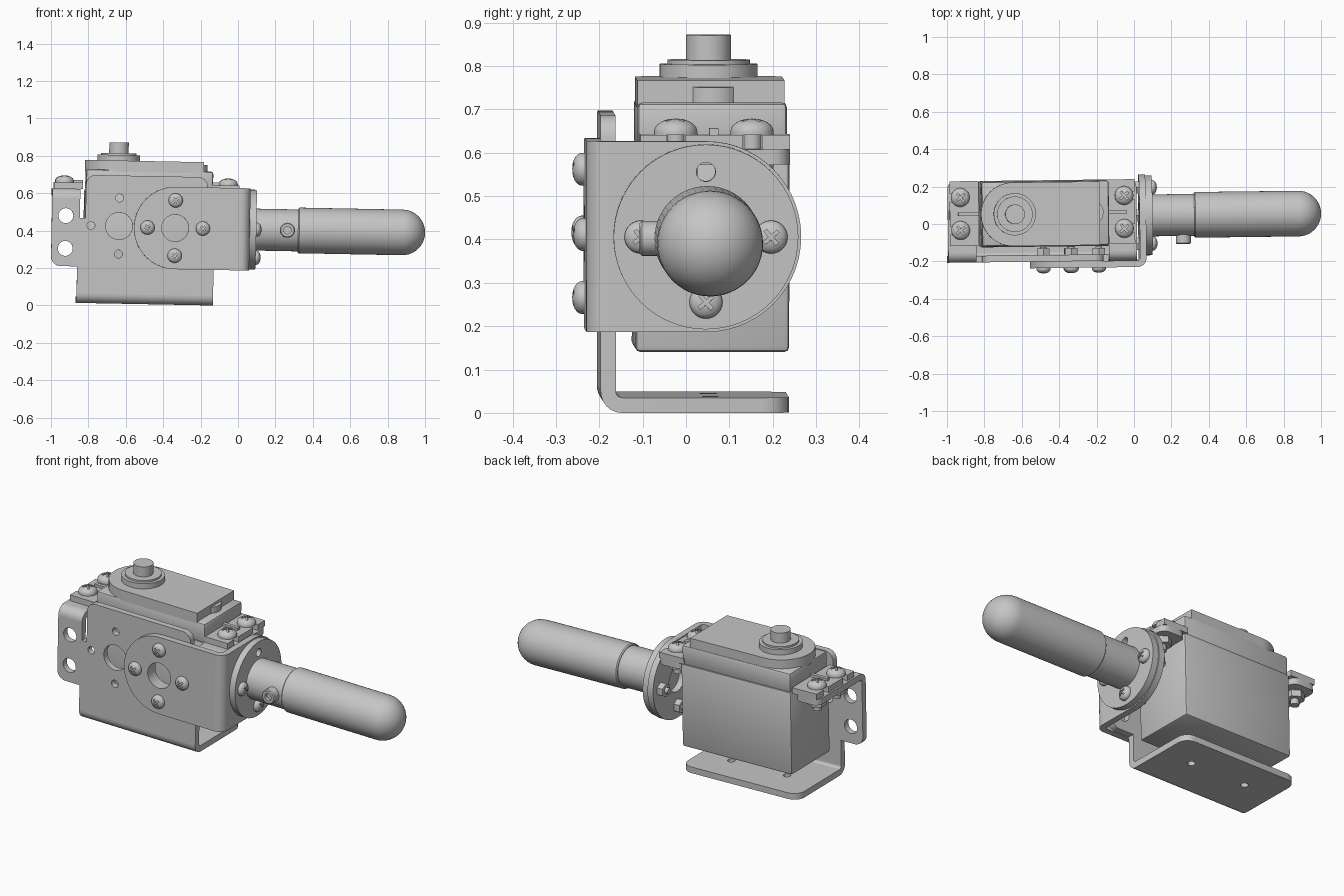
import bpy, bmesh, math
from math import pi, sin, cos, radians
from mathutils import Matrix, Vector

if "Cube" in bpy.data.objects:
    bpy.data.objects.remove(bpy.data.objects["Cube"])

grey = bpy.data.materials.new("plain grey")
grey.use_nodes = True
grey.diffuse_color = (0.56, 0.56, 0.56, 1)
grey.node_tree.nodes["Principled BSDF"].inputs["Base Color"].default_value = (0.56, 0.56, 0.56, 1)

parts = []
PLANES = {"XY": Matrix.Identity(3),
          "XZ": Matrix(((1, 0, 0), (0, 0, -1), (0, 1, 0))),
          "YZ": Matrix(((0, 0, 1), (1, 0, 0), (0, 1, 0)))}


def finish(name, mesh):
    mesh.shade_smooth()
    mesh.set_sharp_from_angle(angle=radians(30))
    mesh.materials.clear()
    mesh.materials.append(grey)
    ob = bpy.data.objects.new(name, mesh)
    bpy.context.collection.objects.link(ob)
    parts.append(ob)


def from_bm(name, bm):
    bmesh.ops.recalc_face_normals(bm, faces=bm.faces)
    mesh = bpy.data.meshes.new(name)
    bm.to_mesh(mesh)
    bm.free()
    finish(name, mesh)


def evaluated_mesh(ob):
    bpy.context.collection.objects.link(ob)
    dg = bpy.context.evaluated_depsgraph_get()
    mesh = bpy.data.meshes.new_from_object(ob.evaluated_get(dg))
    bpy.data.objects.remove(ob)
    return mesh


def circle(c, r, n=40):
    return [(c[0] + r * cos(2 * pi * i / n), c[1] + r * sin(2 * pi * i / n)) for i in range(n)]


def rounded(points):
    """Outline from (u, v) or (u, v, corner radius) points."""
    out = []
    for i, p in enumerate(points):
        v = Vector(p[:2])
        if len(p) == 2:
            out.append(v)
            continue
        a = (Vector(points[i - 1][:2]) - v).normalized()
        b = (Vector(points[(i + 1) % len(points)][:2]) - v).normalized()
        half, r = a.angle(b) / 2, p[2]
        c = v + (a + b).normalized() * r / sin(half)
        s = (v + a * r / math.tan(half) - c).normalized()
        e = (v + b * r / math.tan(half) - c).normalized()
        n = 5 if r < 0.1 else 14
        out += [c + s.slerp(e, k / n).normalized() * r for k in range(n + 1)]
    return out


def plate(name, plane, outline, d0, d1, holes=()):
    """Flat sheet between two depths, with round holes (u, v, r)."""
    cu = bpy.data.curves.new(name, "CURVE")
    cu.dimensions, cu.fill_mode, cu.extrude = "2D", "BOTH", abs(d1 - d0) / 2
    for loop in [outline] + [circle(h[:2], h[2], 32) for h in holes]:
        sp = cu.splines.new("POLY")
        sp.points.add(len(loop) - 1)
        sp.use_cyclic_u = True
        for pt, co in zip(sp.points, loop):
            pt.co = (co[0], co[1], 0, 1)
    mesh = evaluated_mesh(bpy.data.objects.new(name, cu))
    mid = (d0 + d1) / 2 * (-1 if plane == "XZ" else 1)
    mesh.transform(PLANES[plane].to_4x4() @ Matrix.Translation((0, 0, mid)))
    bm = bmesh.new()
    bm.from_mesh(mesh)
    bmesh.ops.remove_doubles(bm, verts=bm.verts, dist=1e-5)
    from_bm(name, bm)


def bend(name, plane, c, start, d0, d1, inner=0.015, outer=0.05):
    """Quarter-round fold joining two sheets."""
    ang = [radians(start + 90 * i / 8) for i in range(9)]
    arc = [(c[0] + outer * cos(t), c[1] + outer * sin(t)) for t in ang]
    arc += [(c[0] + inner * cos(t), c[1] + inner * sin(t)) for t in reversed(ang)]
    plate(name, plane, arc, d0, d1)


def box(name, lo, hi, bevel=0.012):
    bm = bmesh.new()
    bmesh.ops.create_cube(bm, size=1)
    lo, hi = Vector(lo), Vector(hi)
    bm.transform(Matrix.Translation((lo + hi) / 2) @ Matrix.Diagonal((*(hi - lo), 1)))
    if bevel:
        bmesh.ops.bevel(bm, geom=bm.edges[:], offset=bevel, segments=2, profile=0.5, affect="EDGES")
    from_bm(name, bm)


def frame(loc, axis):
    return Matrix.Translation(loc) @ Vector(axis).to_track_quat("Z", "Y").to_matrix().to_4x4()


def lathe_bm(profile, steps=48):
    bm = bmesh.new()
    vs = [bm.verts.new((r, 0, z)) for r, z in profile]
    es = [bm.edges.new(p) for p in zip(vs, vs[1:])]
    bmesh.ops.spin(bm, geom=vs + es, cent=(0, 0, 0), axis=(0, 0, 1), angle=2 * pi, steps=steps)
    bmesh.ops.remove_doubles(bm, verts=bm.verts, dist=1e-5)
    bmesh.ops.recalc_face_normals(bm, faces=bm.faces)
    return bm


def lathe(name, profile, loc, axis):
    bm = lathe_bm(profile)
    bm.transform(frame(loc, axis))
    from_bm(name, bm)


# Domed screw head of unit radius with a cross recess
def make_head():
    dome = [(cos(t), 0.15 + 0.6 * sin(t)) for t in [radians(a) for a in range(0, 90, 15)]]
    bm = lathe_bm([(0, 0), (1, 0)] + dome + [(0, 0.75)], 32)
    mesh = bpy.data.meshes.new("head")
    bm.to_mesh(mesh)
    bm.free()
    head = bpy.data.objects.new("head", mesh)
    cutters = []
    for size in ((1.1, 0.22, 0.7), (0.22, 1.1, 0.7)):
        bm = bmesh.new()
        bmesh.ops.create_cube(bm, size=1)
        bm.transform(Matrix.Translation((0, 0, 0.8)) @ Matrix.Diagonal((*size, 1)))
        cm = bpy.data.meshes.new("cutter")
        bm.to_mesh(cm)
        bm.free()
        cutter = bpy.data.objects.new("recess_cutter", cm)
        cutter.hide_render = True
        bpy.context.collection.objects.link(cutter)
        mod = head.modifiers.new("recess", "BOOLEAN")
        mod.operation, mod.object, mod.solver = "DIFFERENCE", cutter, "EXACT"
        cutters.append(cutter)
    result = evaluated_mesh(head)
    for c in cutters:
        bpy.data.objects.remove(c)
    return result


HEAD = make_head()


def screw(name, loc, axis, r, grip, tail=0.02):
    """Screw whose head sits at loc facing axis, with a hex nut after the grip length."""
    bm = bmesh.new()
    bm.from_mesh(HEAD)
    bm.transform(Matrix.Rotation(radians(40), 4, "Z") @ Matrix.Scale(r, 4))
    end = grip + 0.035 + tail
    for seg, rad, z0, z1 in ((24, r * 0.45, 0.002, -end), (6, r, -grip, -grip - 0.035)):
        bmesh.ops.create_cone(bm, cap_ends=True, segments=seg, radius1=rad, radius2=rad,
                              depth=z0 - z1, matrix=Matrix.Translation((0, 0, (z0 + z1) / 2)))
    bm.transform(frame(loc, axis))
    from_bm(name, bm)


# Main bracket: upright sheet with ears, folded floor and folded mounting tabs
CX = -0.495
half = [(0.365, 0.055), (0.365, 0.2), (0.505, 0.2, 0.05), (0.505, 0.565), (0.355, 0.565),
        (0.355, 0.46), (0.325, 0.46), (0.325, 0.69, 0.05)]
outline = [(CX + p[0], *p[1:]) for p in half] + [(CX - p[0], *p[1:]) for p in reversed(half)]
holes = [(-0.64, 0.42, 0.072), (-0.64, 0.57, 0.021), (-0.64, 0.27, 0.021), (-0.79, 0.42, 0.021),
         (-0.34, 0.415, 0.072)]
holes += [(CX + s * 0.43, z, 0.04) for s in (-1, 1) for z in (0.295, 0.47)]
plate("bracket_upright", "XZ", rounded(outline), -0.2, -0.165, holes)
bend("bracket_floor_fold", "YZ", (-0.15, 0.055), 180, CX - 0.365, CX + 0.365)
floor = [(CX - 0.365, -0.15), (CX + 0.365, -0.15), (CX + 0.365, 0.235, 0.06), (CX - 0.365, 0.235, 0.06)]
plate("bracket_floor", "XY", rounded(floor), 0.005, 0.04,
      [(CX + s * 0.175, 0.055, 0.02) for s in (-1, 1)])

# Servo body and its lid
box("servo_body", (-0.825, -0.12, 0.145), (-0.135, 0.235, 0.615))
box("servo_upper_case", (-0.82, -0.115, 0.61), (-0.14, 0.23, 0.72))
lid = [(-0.825, -0.115, 0.169), (-0.19, -0.115), (-0.19, 0.225), (-0.825, 0.225, 0.169)]
plate("servo_lid", "XY", rounded(lid), 0.71, 0.77)
plate("lid_bump", "XY", circle((-0.235, 0.06), 0.065), 0.71, 0.755)
lathe("output_shaft", [(0, 0), (0.113, 0), (0.113, 0.035), (0.095, 0.035), (0.095, 0.045),
                       (0.052, 0.045), (0.052, 0.102), (0, 0.102)], (-0.645, 0.055, 0.765), (0, 0, 1))

# Tabs, servo flanges and mounting screws at both ends
for side, s in (("right", -1), ("left", 1)):
    x_in, x_out = sorted((CX + s * 0.355, CX + s * 0.505))
    bend(side + "_tab_fold", "YZ", (-0.15, 0.565), 90, x_in, x_out)
    tab = [(CX + s * 0.355, -0.15), (CX + s * 0.505, -0.15), (CX + s * 0.505, 0.235, 0.04),
           (CX + s * 0.355, 0.235, 0.04)]
    plate(side + "_tab", "XY", rounded(tab), 0.58, 0.615)
    near, far, slot = (CX + s * d for d in (0.34, 0.495, 0.45))
    flange = [(near, -0.11), (far, -0.11)]
    for y in (-0.028, 0.148):
        flange += [(far, y - 0.022), (slot, y - 0.022), (slot, y + 0.022), (far, y + 0.022)]
    plate(side + "_servo_flange", "XY", flange + [(far, 0.235), (near, 0.235)], 0.615, 0.648)
    box(side + "_flange_rib", (min(near, slot), 0.05, 0.645), (max(near, slot), 0.07, 0.662), 0)
    for i, y in enumerate((-0.028, 0.148)):
        screw(f"{side}_mount_screw_{i + 1}", (CX + s * 0.438, y, 0.648), (0, 0, 1), 0.05, 0.068, 0.03)

# Angle bracket with two round-ended arms
ZC, YC = 0.415, 0.04
lo, hi = ZC - 0.22, ZC + 0.22
plate("angle_front_arm", "XZ", rounded([(-0.56, lo, 0.2195), (0.01, lo), (0.01, hi), (-0.56, hi, 0.2195)]),
      -0.235, -0.2, [(-0.34, ZC, 0.072)])
bend("angle_fold", "XY", (0.01, -0.185), 270, lo, hi)
plate("angle_side_arm", "YZ", rounded([(-0.185, lo), (0.26, lo, 0.2195), (0.26, hi, 0.2195), (-0.185, hi)]),
      0.025, 0.06, [(YC, ZC, 0.072), (YC, ZC + 0.15, 0.022)])
for i, (dx, dz) in enumerate(((0, 1), (1, 0), (0, -1), (-1, 0))):
    screw(f"front_arm_screw_{i + 1}", (-0.34 + dx * 0.148, -0.235, ZC + dz * 0.148), (0, -1, 0), 0.038, 0.07, 0.008)

# Handle flange disc and its three screws
plate("handle_disc", "YZ", circle((YC, ZC), 0.213, 64), 0.06, 0.095, [(YC, ZC + 0.15, 0.022)])
for i, (dy, dz) in enumerate(((1, 0), (0, -1), (-1, 0))):
    screw(f"disc_screw_{i + 1}", (0.095, YC + dy * 0.15, ZC + dz * 0.15), (1, 0, 0), 0.038, 0.07)

# Handle collar, rod and clamp screw
lathe("handle_collar", [(0, 0), (0.112, 0), (0.112, 0.235), (0, 0.235)], (0.09, YC, ZC), (1, 0, 0))
R = 0.122
tip = [(R * cos(t), 0.68 - R + R * sin(t)) for t in [radians(a) for a in range(0, 90, 9)]]
lathe("handle_rod", [(0, 0), (R - 0.006, 0), (R, 0.006)] + tip + [(0, 0.68)], (0.32, YC, ZC), (1, 0, 0))
lathe("clamp_screw", [(0, 0), (0.04, 0), (0.04, 0.125), (0.035, 0.13), (0.02, 0.13), (0.02, 0.11), (0, 0.11)],
      (0.262, 0.015, ZC), (0, -1, 0))

# Slight lean of the whole assembly
pivot = Vector((-0.4, 0, 0.35))
lean = (Matrix.Translation(pivot) @ Matrix.Rotation(radians(0.7), 4, "Z")
        @ Matrix.Rotation(radians(1.1), 4, "Y") @ Matrix.Translation(-pivot))
for ob in parts:
    ob.data.transform(lean)
